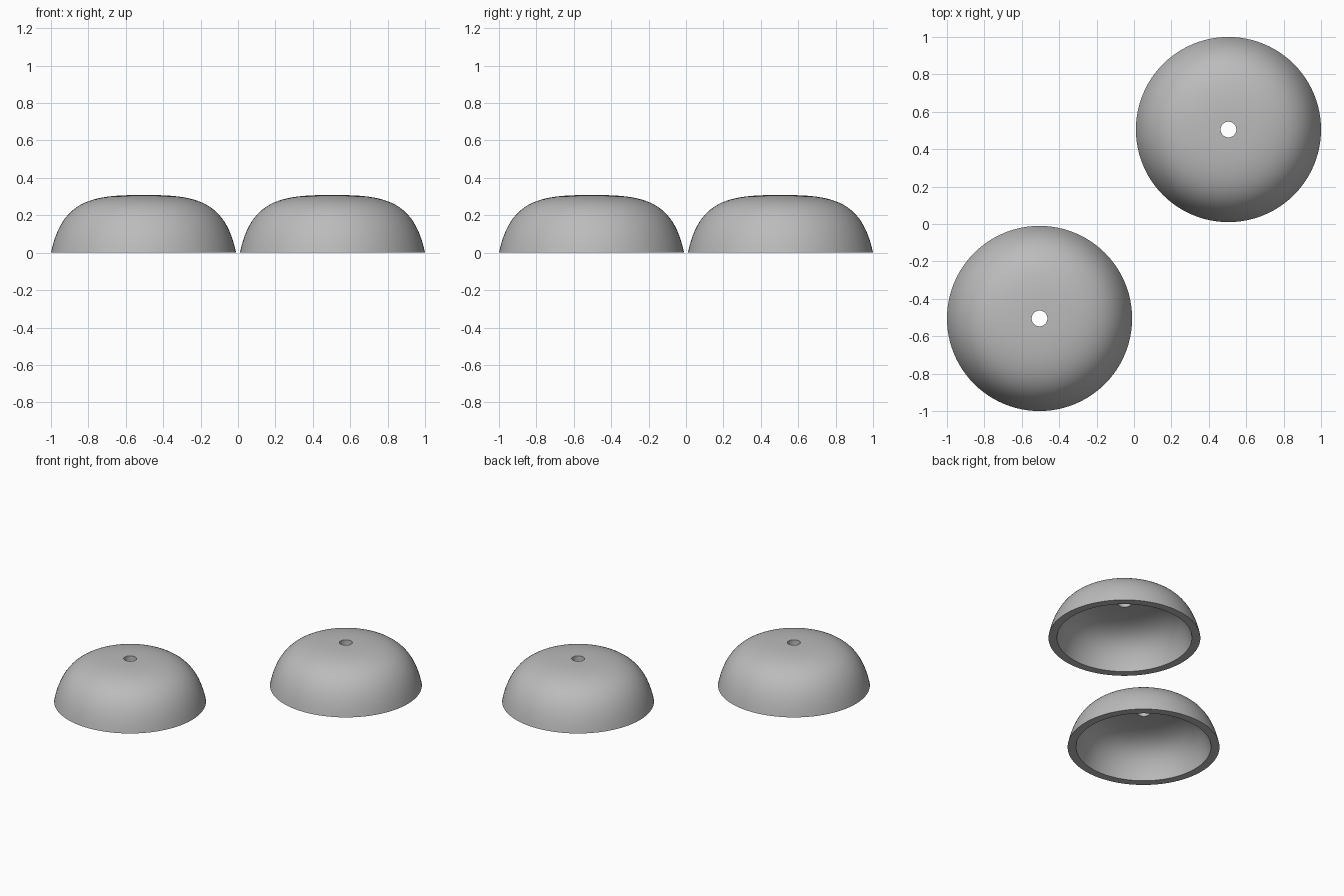
import bpy, bmesh, math
from mathutils import Vector
from mathutils.geometry import interpolate_bezier

cube = bpy.data.objects.get("Cube")
if cube:
    bpy.data.objects.remove(cube)

# Plain grey metal
grey = bpy.data.materials.new("grey metal")
grey.use_nodes = True
grey.diffuse_color = (0.5, 0.5, 0.5, 1)
grey.node_tree.nodes["Principled BSDF"].inputs["Base Color"].default_value = (0.5, 0.5, 0.5, 1)


def curve(*points, steps=24):
    """Bezier profile through (radius, height) control points."""
    return interpolate_bezier(*[Vector((r, 0, z)) for r, z in points], steps)


def bell_dome(name, x, y):
    # Closed wall section: outer curve up to the hole, inner curve back to the rim
    outer = curve((0.495, 0), (0.44, 0.26), (0.30, 0.308), (0.042, 0.308))
    inner = curve((0.042, 0.255), (0.27, 0.255), (0.39, 0.215), (0.44, 0))
    bm = bmesh.new()
    verts = [bm.verts.new(p) for p in outer + inner]
    edges = [bm.edges.new((a, b)) for a, b in zip(verts, verts[1:] + verts[:1])]
    bmesh.ops.spin(bm, geom=verts + edges, cent=(0, 0, 0), axis=(0, 0, 1),
                   angle=math.tau, steps=96, use_merge=True)
    bmesh.ops.remove_doubles(bm, verts=bm.verts, dist=0.0001)
    bmesh.ops.recalc_face_normals(bm, faces=bm.faces)
    mesh = bpy.data.meshes.new(name)
    bm.to_mesh(mesh)
    bm.free()
    mesh.materials.append(grey)
    dome = bpy.data.objects.new(name, mesh)
    dome.location = (x, y, 0)
    bpy.context.collection.objects.link(dome)
    # Smooth walls with crisp rim and hole edges
    bpy.ops.object.select_all(action="DESELECT")
    dome.select_set(True)
    bpy.context.view_layer.objects.active = dome
    bpy.ops.object.shade_smooth_by_angle(angle=math.radians(35))


# Two domes set diagonally
bell_dome("right_front_dome", -0.505, -0.505)
bell_dome("left_back_dome", 0.505, 0.505)
